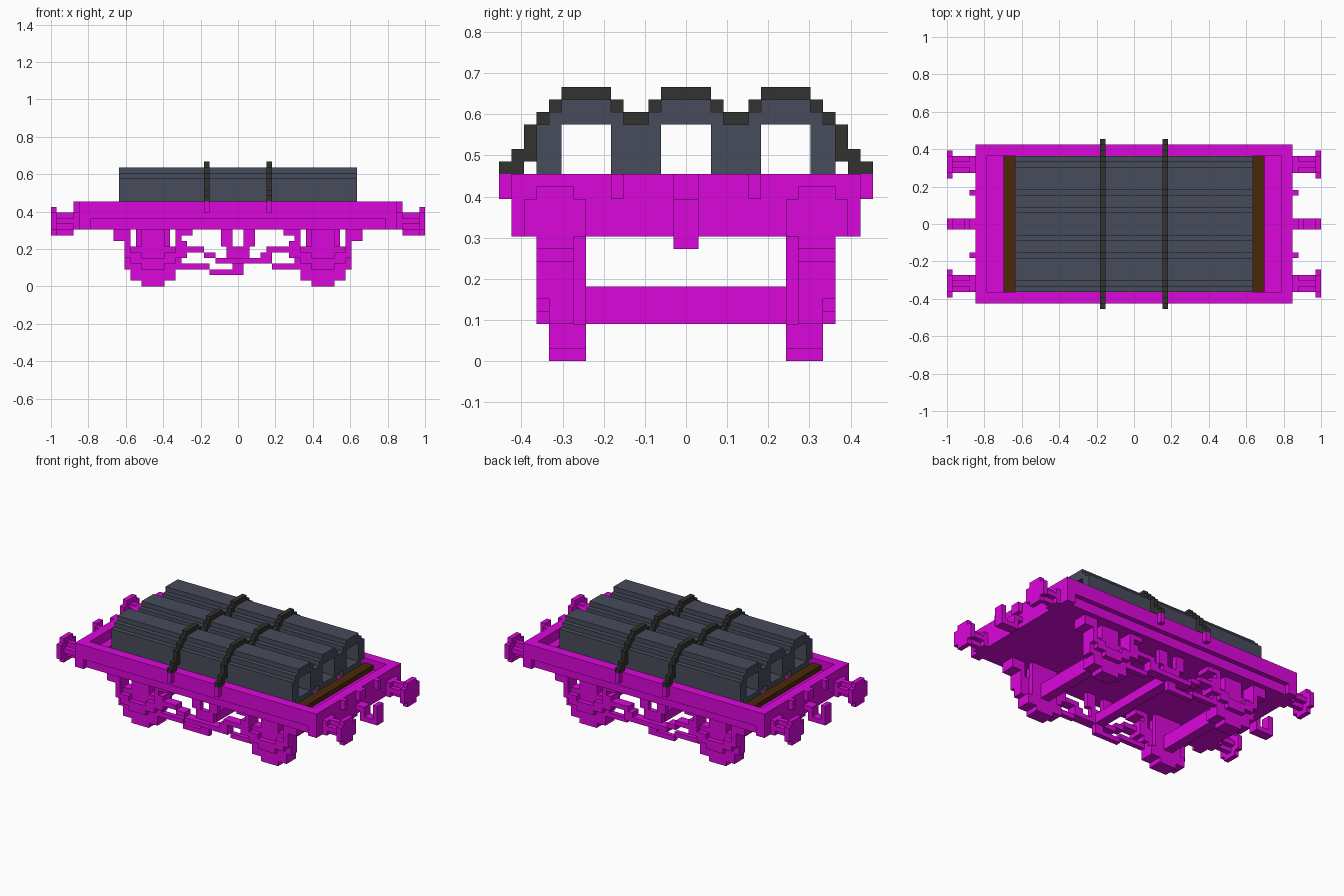
import bpy, bmesh
from mathutils import Matrix, Vector

cube = bpy.data.objects.get("Cube")
if cube:
    bpy.data.objects.remove(cube, do_unlink=True)

U = 2 / 66  # one grid step; the wagon is 66 steps long


def material(name, rgb):
    m = bpy.data.materials.new(name)
    m.use_nodes = True
    m.diffuse_color = (*rgb, 1)
    bsdf = next(n for n in m.node_tree.nodes if n.type == 'BSDF_PRINCIPLED')
    bsdf.inputs["Base Color"].default_value = (*rgb, 1)
    return m


MAGENTA = material("magenta paint", (0.72, 0.002, 0.72))
SLATE = material("slate pipe", (0.064, 0.072, 0.104))
BLACK = material("black strap", (0.032, 0.032, 0.030))
BROWN = material("brown timber", (0.068, 0.022, 0.003))


def build(name, boxes, mat, sx=1, sy=1):
    """Boxes are (x0, x1, y0, y1, z0, z1) in grid steps; sx, sy = -1 mirrors."""
    bm = bmesh.new()
    for x0, x1, y0, y1, z0, z1 in boxes:
        centre = Vector(((x0 + x1) * sx, (y0 + y1) * sy, z0 + z1)) * U / 2
        size = Vector((x1 - x0, y1 - y0, z1 - z0)) * U
        bmesh.ops.create_cube(bm, size=1, matrix=Matrix.Translation(centre) @ Matrix.Diagonal((*size, 1)))
    me = bpy.data.meshes.new(name)
    bm.to_mesh(me)
    bm.free()
    me.materials.append(mat)
    ob = bpy.data.objects.new(name, me)
    bpy.context.collection.objects.link(ob)
    return ob


# Deck: solid underframe, recessed floor, end beams, and side rails
build("underframe", [(-26, 26, -13, 13, 10, 12)], MAGENTA)
build("floor", [(-26, 26, -12, 12, 12, 13)], MAGENTA)
for s, side in ((1, "left"), (-1, "right")):
    build(side + "_side_rail", [(-26, 26, 12, 14, 12, 15)], MAGENTA, sy=s)
    build(side + "_end_beam", [(26, 28, -14, 14, 10, 15)], MAGENTA, sx=s)
    build(side + "_timber", [(21, 23, -12, 12, 13, 14)], BROWN, sx=s)

# Pipes: stepped octagons with square bores
for name, c in (("right_pipe", -8), ("middle_pipe", 0), ("left_pipe", 8)):
    layers = [(2, 20, 21), (3, 19, 20), (3, 14, 15), (2, 13, 14)]
    boxes = [(-21, 21, c - w, c + w, z0, z1) for w, z0, z1 in layers]
    boxes += [(-21, 21, c - 4, c - 2, 15, 19), (-21, 21, c + 2, c + 4, 15, 19)]
    build(name, boxes, SLATE)

# Straps: one half profile of (y0, y1, z0, z1), mirrored across y
STRAP = [(14, 15, 15, 16), (13, 14, 15, 17), (12, 13, 16, 19), (11, 12, 19, 20),
         (10, 11, 20, 21), (6, 10, 21, 22), (5, 6, 20, 21), (3, 5, 19, 20),
         (2, 3, 20, 21), (0, 2, 21, 22)]
for x, name in ((-6, "rear"), (5, "fore")):
    for s in (1, -1):
        build(name + "_strap", [(x, x + 1, *p) for p in STRAP], BLACK, sy=s)
        build(name + "_strap_anchor", [(x, x + 1, 14, 15, 13, 15)], MAGENTA, sy=s)

# End fittings: buffers with cross-shaped shafts, step tabs and draw hooks
for sx in (1, -1):
    for sy in (1, -1):
        build("buffer", [(28, 29, 9, 12, 10, 13), (29, 32, 9, 12, 11, 12),
                         (29, 32, 10, 11, 10, 13), (32, 33, 8, 13, 10, 13),
                         (32, 33, 9, 12, 9, 14)], MAGENTA, sx, sy)
        build("end_tab", [(28, 29, 5, 6, 13, 15)], MAGENTA, sx, sy)
    build("draw_hook", [(28, 29, -1, 1, 11, 12), (29, 30, -1, 1, 9, 12),
                        (30, 33, -1, 1, 9, 10), (32, 33, -1, 1, 10, 13)], MAGENTA, sx)
    build("hook_plate", [(28, 29, -1, 1, 13, 15)], MAGENTA, sx)

# Axle guards: back plate, stepped axle box, U-shaped spring and its hangers
GUARD = [(12, 18, 8, 9, 3, 10), (13, 17, 8, 11, 0, 1), (11, 19, 8, 11, 1, 3),
         (11, 20, 9, 11, 3, 4), (10, 20, 9, 11, 4, 7), (13, 17, 9, 11, 7, 10)]
SPRING = [(13, 17, 11, 12, 3, 5), (11, 13, 11, 12, 4, 6), (17, 19, 11, 12, 4, 6),
          (9, 11, 9, 12, 5, 8), (19, 20, 9, 12, 5, 8)]
HANGERS = [(19, 20, 9, 12, 8, 10), (20, 22, 9, 12, 8, 10),
           (10, 11, 9, 12, 8, 10), (8, 10, 9, 12, 9, 10)]
for sx in (1, -1):
    for sy in (1, -1):
        build("axle_guard", GUARD, MAGENTA, sx, sy)
        build("leaf_spring", SPRING, MAGENTA, sx, sy)
        build("spring_hangers", HANGERS, MAGENTA, sx, sy)
    build("axle_bar", [(14, 16, -9, 9, 3, 6)], MAGENTA, sx)
build("brake_shaft", [(-1, 1, -10, 10, 4, 6)], MAGENTA)

# Brake gear: hangers, push rods and lever on both sides
HANGER = [(-3, -1, 10, 11, 7, 10), (1, 3, 10, 11, 7, 10), (-2, 2, 10, 11, 4, 7)]
RODS = [(-9, -6, 10, 12, 6, 7), (-6, -4, 10, 12, 5, 6), (-4, -2, 10, 12, 4, 5),
        (-2, 6, 10, 12, 4, 5), (4, 6, 10, 12, 5, 6), (5, 9, 10, 12, 6, 7)]
LEVER = [(-11, -5, 10, 11, 3, 4), (-5, 1, 10, 11, 2, 3), (-1, 1, 10, 11, 3, 4),
         (6, 11, 10, 11, 3, 4)]
for s, side in ((1, "left"), (-1, "right")):
    build(side + "_brake_hanger", HANGER, MAGENTA, sy=s)
    build(side + "_brake_rods", RODS, MAGENTA, sy=s)
    build(side + "_brake_lever", LEVER, MAGENTA, sy=s)
